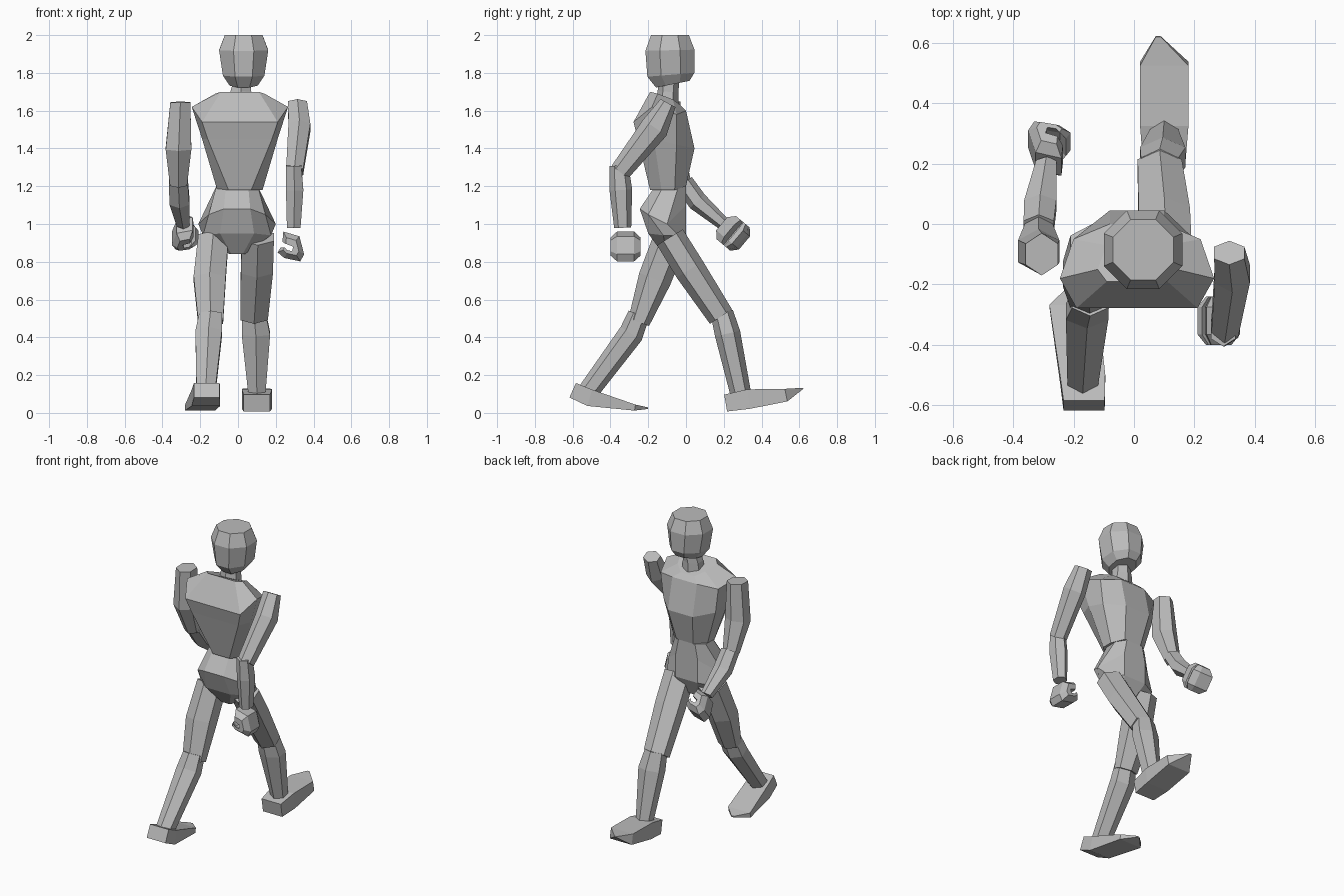
import bpy, bmesh, math
from mathutils import Vector, Matrix

if "Cube" in bpy.data.objects:
    bpy.data.objects.remove(bpy.data.objects["Cube"])

grey = bpy.data.materials.new("mid grey")
grey.use_nodes = True
colour = (0.5, 0.5, 0.5, 1)
grey.diffuse_color = colour
grey.node_tree.nodes["Principled BSDF"].inputs["Base Color"].default_value = colour


def loft(name, rings):
    """Skin a closed, flat-shaded solid over rings of equal point count."""
    bm = bmesh.new()
    loops = [[bm.verts.new(p) for p in ring] for ring in rings]
    n = len(loops[0])
    for a, b in zip(loops, loops[1:]):
        for i in range(n):
            j = (i + 1) % n
            bm.faces.new((a[i], a[j], b[j], b[i]))
    bm.faces.new(loops[0][::-1])
    bm.faces.new(loops[-1])
    bmesh.ops.recalc_face_normals(bm, faces=bm.faces)
    mesh = bpy.data.meshes.new(name)
    bm.to_mesh(mesh)
    bm.free()
    mesh.materials.append(grey)
    obj = bpy.data.objects.new(name, mesh)
    bpy.context.collection.objects.link(obj)
    return obj


def limb(name, stations, sides=6):
    """Stations: centre x, y, z, half width, half depth; sections follow the path."""
    centres = [Vector(s[:3]) for s in stations]
    angles = [math.tau * (i + 0.5) / sides for i in range(sides)]
    fit_x = max(math.cos(a) for a in angles)
    fit_d = max(math.sin(a) for a in angles)
    rings = []
    for i, s in enumerate(stations):
        along = centres[min(i + 1, len(centres) - 1)] - centres[max(i - 1, 0)]
        along.x = 0
        across = along.normalized().cross(Vector((1, 0, 0)))
        rings.append([centres[i] + Vector((s[3] * math.cos(a) / fit_x, 0, 0))
                      + across * (s[4] * math.sin(a) / fit_d) for a in angles])
    return loft(name, rings)


def body(name, half_rings, offset):
    """Mirror half rings, listed back to front, into full rings."""
    rings = []
    for half in half_rings:
        right = [(offset + x, y, z) for x, y, z in half]
        left = [(offset - x, y, z) for x, y, z in reversed(half)]
        rings.append(right + left)
    return loft(name, rings)


def fist(name, centre, side, swing):
    """Curled hand: an open C section with tapered ends."""
    section = [(-.04, .08), (.045, .055), (.07, -.04), (.05, -.078), (-.035, -.06),
               (-.07, -.03), (-.055, -.005), (-.035, -.03), (.01, -.04), (.02, 0), (-.045, .025)]
    turn = Matrix.Rotation(math.radians(swing), 3, "X")
    rings = [[Vector(centre) + turn @ Vector((side * x * k, y, z * k)) for x, z in section]
             for y, k in ((-.08, .6), (-.045, 1), (.045, 1), (.08, .6))]
    return loft(name, rings)


# Trunk
body("chest", [
    [(.06, -.19, 1.18), (.12, -.13, 1.18), (.12, -.06, 1.18), (.06, 0, 1.2)],
    [(.17, -.255, 1.45), (.2, -.17, 1.45), (.19, -.05, 1.42), (.09, .045, 1.4)],
    [(.2, -.278, 1.54), (.255, -.18, 1.62), (.21, -.05, 1.58), (.09, 0, 1.6)],
    [(.1, -.19, 1.7), (.13, -.15, 1.69), (.1, -.07, 1.66), (.05, -.03, 1.63)],
], .01)
body("pelvis", [
    [(.06, -.17, 1.19), (.11, -.12, 1.2), (.11, -.04, 1.2), (.06, 0, 1.2)],
    [(.07, -.245, 1.08), (.15, -.2, 1.05), (.205, -.1, 1), (.08, 0, 1.1)],
    [(.09, -.2, .95), (.18, -.12, .94), (.17, -.04, .94), (.08, 0, .95)],
    [(.03, -.12, .84), (.04, -.1, .84), (.04, -.07, .84), (.03, -.05, .84)],
], -.005)

# Neck and head
limb("neck", [(.015, -.1, 1.62, .065, .06), (.015, -.095, 1.7, .055, .055),
              (.025, -.09, 1.77, .045, .055)])
limb("head", [(.03, -.07, 1.74, .075, .09), (.03, -.08, 1.79, .11, .125),
              (.03, -.085, 1.92, .13, .13), (.03, -.085, 2, .1, .1)], 8)

# Left arm, swung back
limb("left_upper_arm", [(.315, -.095, 1.64, .05, .045), (.325, -.165, 1.51, .058, .075),
                        (.3, -.35, 1.275, .045, .055)])
limb("left_forearm", [(.295, -.355, 1.31, .04, .05), (.3, -.345, 1.18, .046, .06),
                      (.295, -.335, .98, .036, .045)])
fist("left_hand", (.28, -.32, .88), 1, 0)

# Right arm, swung forward
limb("right_upper_arm", [(-.305, -.1, 1.645, .053, .07), (-.315, -.09, 1.4, .068, .075),
                         (-.315, -.02, 1.21, .045, .05)])
limb("right_forearm", [(-.315, -.01, 1.22, .05, .05), (-.31, .06, 1.12, .053, .053),
                       (-.29, .2, 1, .034, .035)])
fist("right_hand", (-.28, .25, .95), -1, 50)

# Left leg, stepping forward
limb("left_thigh", [(.105, -.085, .93, .085, .08), (.1, .02, .76, .085, .082),
                    (.085, .185, .51, .073, .07)])
limb("left_shin", [(.085, .19, .53, .062, .06), (.095, .22, .42, .075, .068),
                   (.1, .29, .1, .045, .055)])
limb("left_foot", [(.1, .21, .052, .07, .045), (.1, .33, .073, .08, .052),
                   (.1, .53, .094, .08, .034), (.08, .62, .13, .008, .003)], 4)

# Right leg, pushing off behind
limb("right_thigh", [(-.13, -.08, .93, .08, .09), (-.15, -.165, .71, .085, .088),
                     (-.145, -.25, .48, .066, .058)])
limb("right_shin", [(-.145, -.25, .52, .06, .058), (-.155, -.29, .42, .07, .066),
                    (-.17, -.52, .11, .05, .055)])
limb("right_foot", [(-.165, -.6, .12, .068, .042), (-.17, -.51, .08, .075, .045),
                    (-.2, -.27, .028, .08, .016), (-.2, -.2, .025, .01, .004)], 4)
